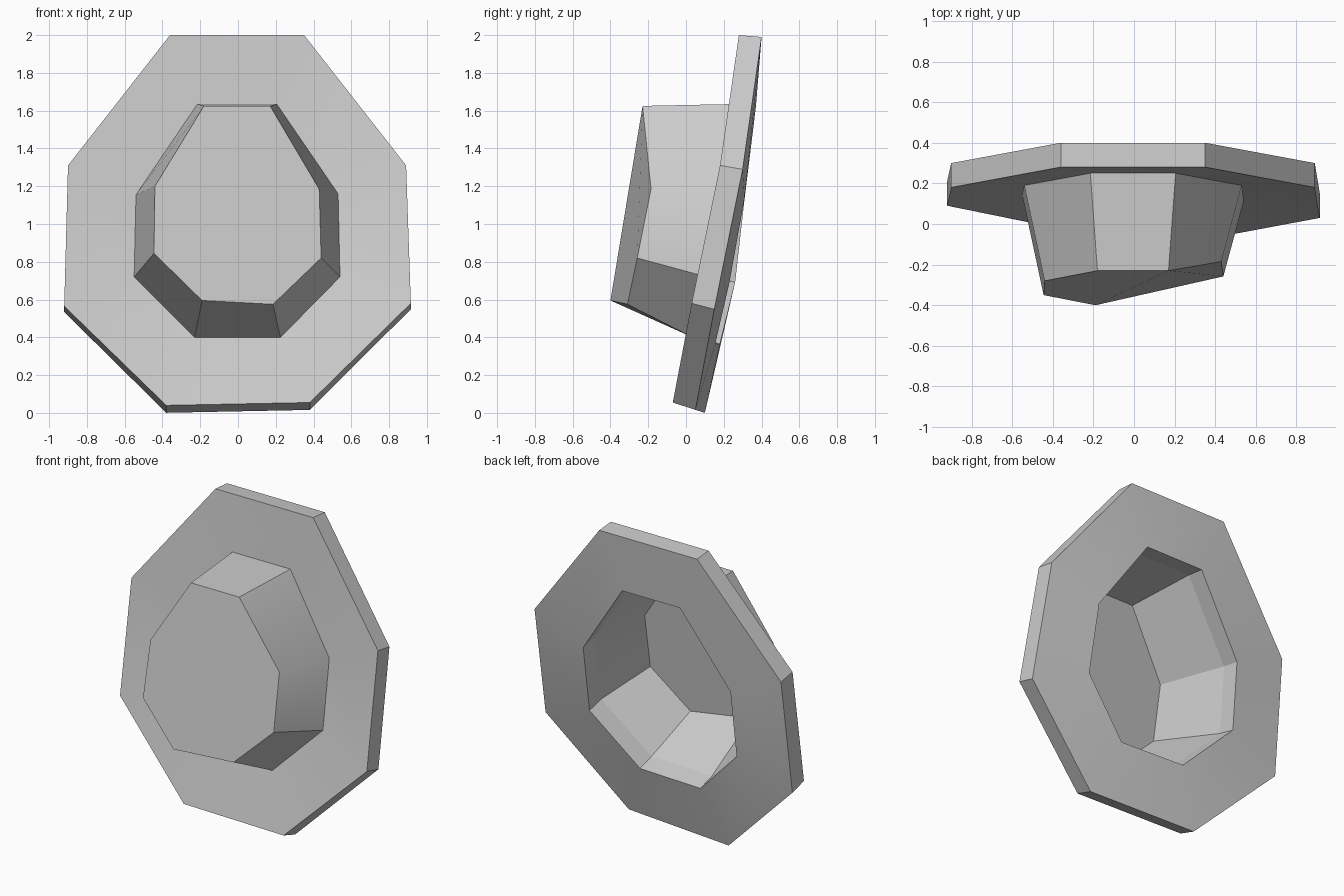
import bpy, math

if "Cube" in bpy.data.objects:
    bpy.data.objects.remove(bpy.data.objects["Cube"])

# Eight-sided outlines on the front side, clockwise from top left (x, y, z)
RIM = [(-.36, .28, 2.0), (.35, .28, 2.0), (.89, .18, 1.31), (.915, .03, .58),
       (.38, -.07, .055), (-.38, -.02, .04), (-.92, .09, .565), (-.90, .18, 1.31)]
COLLAR = [(-.215, .25, 1.635), (.205, .25, 1.635), (.53, .19, 1.16), (.54, .11, .72),
          (.225, .035, .40), (-.23, .06, .40), (-.55, .14, .72), (-.54, .19, 1.155)]
FACE = [(-.18, -.23, 1.625), (.17, -.23, 1.625), (.43, -.185, 1.185), (.44, -.258, .82),
        (.185, -.31, .575), (-.19, -.40, .595), (-.445, -.35, .845), (-.44, -.28, 1.20)]


def behind(ring):
    """Outline shifted to the rear of the tilted plate."""
    return [(x, y + .12, z - .04 + .015 * z) for x, y, z in ring]


def loft(name, rings, closed=False, cap=False):
    """Join successive outlines with quads, optionally closing the loop or capping the end."""
    n = len(rings[0])
    verts = [v for ring in rings for v in ring]
    count = len(rings)
    faces = []
    for r in range(count if closed else count - 1):
        a, b = r * n, (r + 1) % count * n
        faces += [(a + i, a + (i + 1) % n, b + (i + 1) % n, b + i) for i in range(n)]
    if cap:
        faces.append(tuple(range((count - 1) * n, count * n)))
    mesh = bpy.data.meshes.new(name)
    mesh.from_pydata(verts, [], faces)
    obj = bpy.data.objects.new(name, mesh)
    bpy.context.collection.objects.link(obj)
    bpy.ops.object.select_all(action='DESELECT')
    obj.select_set(True)
    bpy.context.view_layer.objects.active = obj
    bpy.ops.object.mode_set(mode='EDIT')
    bpy.ops.mesh.select_all(action='SELECT')
    bpy.ops.mesh.normals_make_consistent(inside=False)
    bpy.ops.object.mode_set(mode='OBJECT')
    bpy.ops.object.shade_smooth_by_angle(angle=math.radians(30))
    return obj


# Tilted plate with an open middle
loft("brim", [RIM, behind(RIM), behind(COLLAR), COLLAR], closed=True)

# Hollow thin-walled cup projecting forward, open at the back
loft("cup", [COLLAR, FACE], cap=True)
